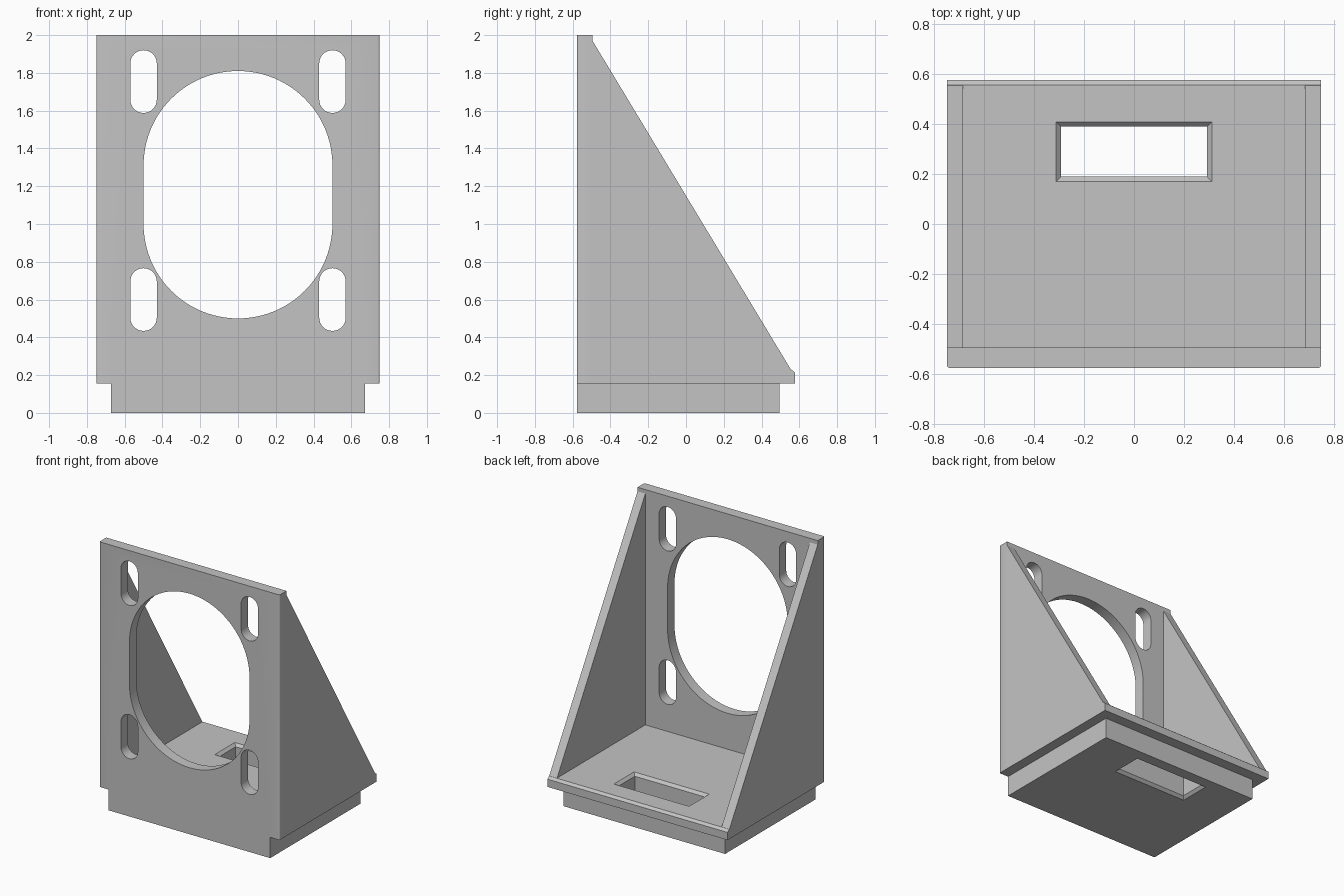
import bpy, bmesh, math
from mathutils import Vector

cube = bpy.data.objects.get("Cube")
if cube:
    bpy.data.objects.remove(cube, do_unlink=True)

# Overall dimensions
HALF_W, BACK, FRONT = 0.75, 0.577, -0.577
PLATE_BACK = -0.495
STEP_Z, FLOOR_Z, TOP = 0.156, 0.23, 2.0
BASE_W, GUSSET_IN = 0.672, 0.685

grey = bpy.data.materials.new("matte_grey")
grey.use_nodes = True
grey.diffuse_color = (0.55, 0.55, 0.55, 1)
grey.node_tree.nodes["Principled BSDF"].inputs["Base Color"].default_value = grey.diffuse_color


def make_object(name, bm):
    bmesh.ops.recalc_face_normals(bm, faces=bm.faces)
    mesh = bpy.data.meshes.new(name)
    bm.to_mesh(mesh)
    bm.free()
    mesh.materials.append(grey)
    obj = bpy.data.objects.new(name, mesh)
    bpy.context.collection.objects.link(obj)
    return obj


def loft(name, rings, bevel_test=None, bevel=0.01):
    """Solid through matching rings of points; edges passing the test are rounded."""
    bm = bmesh.new()
    loops = [[bm.verts.new(p) for p in ring] for ring in rings]
    for a, b in zip(loops, loops[1:]):
        for i in range(len(a)):
            j = (i + 1) % len(a)
            bm.faces.new((a[i], a[j], b[j], b[i]))
    bm.faces.new(loops[0])
    bm.faces.new(loops[-1])
    if bevel_test:
        edges = [e for e in bm.edges if bevel_test(*[v.co for v in e.verts])]
        bmesh.ops.bevel(bm, geom=edges, offset=bevel, segments=3, profile=0.5, affect='EDGES')
    return make_object(name, bm)


def along_y(name, outline, y0, y1, **kw):
    return loft(name, [[(x, y, z) for x, z in outline] for y in (y0, y1)], **kw)


def along_x(name, outline, x0, x1):
    return loft(name, [[(x, y, z) for y, z in outline] for x in (x0, x1)])


def rectangle(x, y0, y1, z):
    return [(-x, y0, z), (x, y0, z), (x, y1, z), (-x, y1, z)]


def stadium(cx, z0, z1, r, n):
    """Upright slot outline with round ends."""
    pts = []
    for cz, start in ((z1 - r, 0), (z0 + r, math.pi)):
        for i in range(n + 1):
            a = start + math.pi * i / n
            pts.append((cx + r * math.cos(a), cz + r * math.sin(a)))
    return pts


def activate(obj):
    bpy.ops.object.select_all(action='DESELECT')
    obj.select_set(True)
    bpy.context.view_layer.objects.active = obj


def cut(obj, cutter):
    cutter.hide_render = True
    mod = obj.modifiers.new("cut", 'BOOLEAN')
    mod.operation, mod.solver, mod.object = 'DIFFERENCE', 'EXACT', cutter
    activate(obj)
    bpy.ops.object.modifier_apply(modifier=mod.name)
    bpy.data.objects.remove(cutter, do_unlink=True)


# Upright plate, notched at its lower corners, with rounded front side edges
half = [(BASE_W, 0), (BASE_W, STEP_Z), (HALF_W, STEP_Z), (HALF_W, TOP)]
plate = along_y(
    "front_plate", half + [(-x, z) for x, z in reversed(half)], FRONT, PLATE_BACK,
    bevel_test=lambda a, b: max(a.y, b.y) < PLATE_BACK - 0.01
    and min(abs(a.x), abs(b.x)) > HALF_W - 0.01 and abs(a.z - b.z) > 1)

# Large opening and four mounting slots
openings = [(0, 0.5, 1.81, 0.5, 48)]
openings += [(x, z, z + 0.332, 0.07, 16) for x in (-0.5, 0.5) for z in (0.434, 1.588)]
for opening in openings:
    cut(plate, along_y("opening_cutter", stadium(*opening), FRONT - 0.1, PLATE_BACK + 0.1))

# Floor with chamfered rear rim, and the narrower foot below it
floor = along_x("floor", [(PLATE_BACK, STEP_Z), (BACK, STEP_Z), (BACK, 0.214),
                          (BACK - 0.02, FLOOR_Z), (PLATE_BACK, FLOOR_Z)], -HALF_W, HALF_W)
foot = loft("foot", [rectangle(BASE_W, PLATE_BACK, 0.495, z) for z in (0, STEP_Z)])

# Rectangular slot flared at top and bottom
flare = [(-0.02, 0.04), (0.02, 0), (FLOOR_Z - 0.02, 0), (FLOOR_Z + 0.02, 0.04)]
for part in (floor, foot):
    cut(part, loft("slot_cutter", [rectangle(0.293 + g, 0.19 - g, 0.39 + g, z)
                                   for z, g in flare]))

# Triangular side gussets
gusset = [(PLATE_BACK, FLOOR_Z), (0.555, FLOOR_Z), (PLATE_BACK, 1.97)]
for side, s in (("left", 1), ("right", -1)):
    along_x(side + "_gusset", gusset, s * GUSSET_IN, s * HALF_W)

# Smooth the curved walls, keep corners crisp
activate(plate)
bpy.ops.object.shade_smooth_by_angle(angle=math.radians(35))
